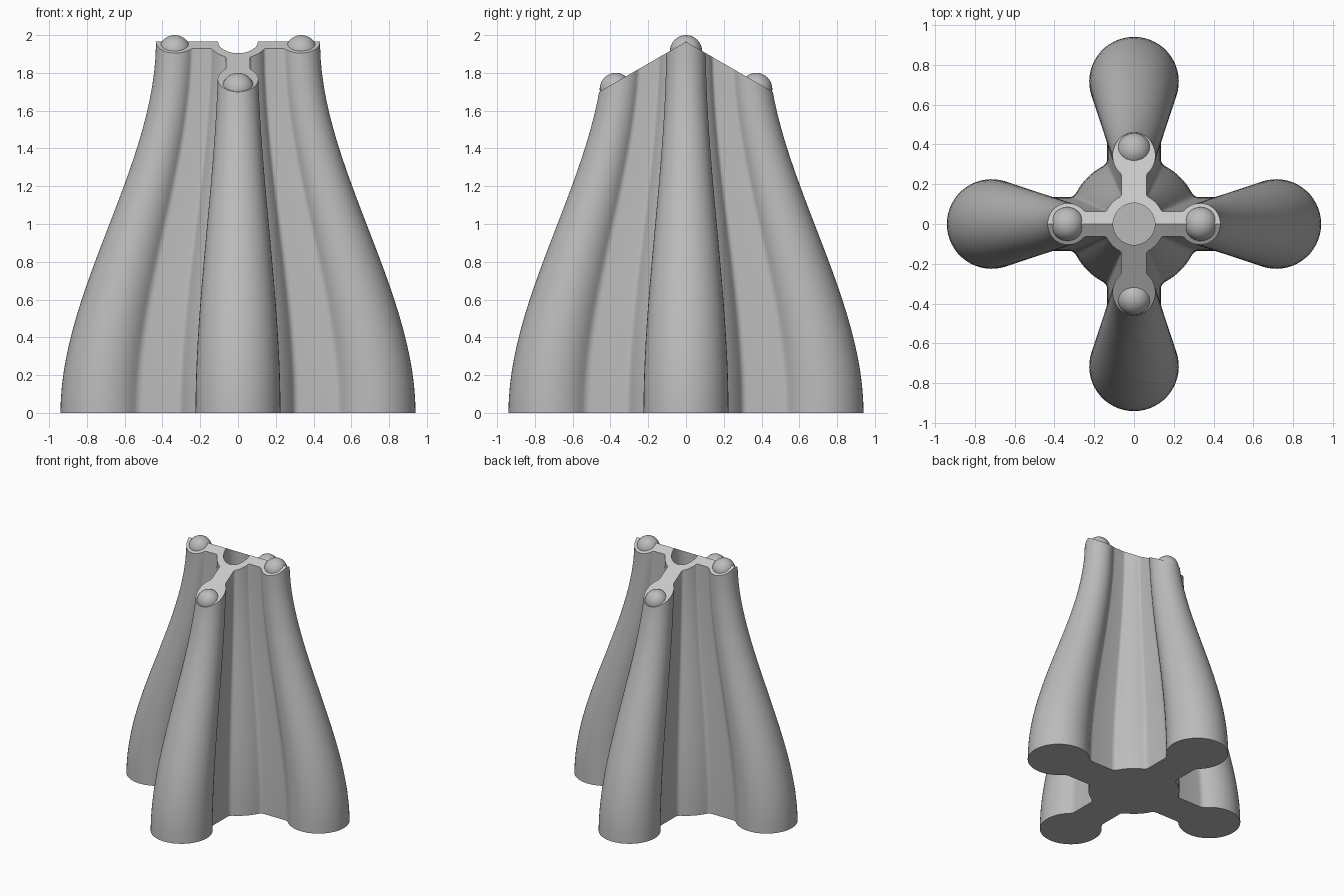
import bpy, bmesh, math
from math import cos, sin, pi, atan2, sqrt
from mathutils import Vector

cube = bpy.data.objects.get("Cube")
if cube:
    bpy.data.objects.remove(cube, do_unlink=True)


def material(name, value):
    m = bpy.data.materials.new(name)
    m.use_nodes = True
    colour = (value, value, value, 1)
    m.diffuse_color = colour
    bsdf = next(n for n in m.node_tree.nodes if n.type == 'BSDF_PRINCIPLED')
    bsdf.inputs["Base Color"].default_value = colour
    return m


body_grey = material("body grey", 0.5)
top_grey = material("light top grey", 0.58)

RIDGE = 1.965            # height of the roof ridge
SLOPE = math.tan(pi / 6)  # roof pitch
TOP_SCALE = 0.462        # cross-section size at the top
LOBE_X, LOBE_R, HUB_R, WEB = 0.715, 0.225, 0.33, 0.135


def activate(ob):
    bpy.ops.object.select_all(action='DESELECT')
    ob.select_set(True)
    bpy.context.view_layer.objects.active = ob


def smooth(ob):
    activate(ob)
    bpy.ops.object.shade_smooth_by_angle(angle=math.radians(30))


def arc(cx, cy, r, a, b, n):
    return [Vector((cx + r * cos(a + (b - a) * i / n),
                    cy + r * sin(a + (b - a) * i / n))) for i in range(n + 1)]


def cross_section():
    """Four round lobes joined to a hub by webs with filleted corners."""
    f1, f2 = 0.06, 0.04
    y1, y2 = WEB + f1, WEB + f2
    x1 = LOBE_X - sqrt((LOBE_R + f1) ** 2 - y1 ** 2)
    x2 = sqrt((HUB_R + f2) ** 2 - y2 ** 2)
    a1, a2 = atan2(y1, x1 - LOBE_X), atan2(y2, x2)
    half = arc(LOBE_X, 0, LOBE_R, 0, a1, 20)
    half += arc(x1, y1, f1, a1 - pi, -pi / 2, 5)[1:]
    half += arc(x2, y2, f2, -pi / 2, a2 - pi, 5)
    half += arc(0, 0, HUB_R, a2, pi / 4, 4)[1:]
    # Mirror about the diagonal, then repeat in quarter turns
    quarter = half + [Vector((p.y, p.x)) for p in reversed(half[1:-1])]
    points = []
    for k in range(4):
        c, s = cos(k * pi / 2), sin(k * pi / 2)
        points += [Vector((p.x * c - p.y * s, p.x * s + p.y * c)) for p in quarter]
    return points


# Body: the cross-section lofted upward along an S-shaped taper
section = cross_section()
bm = bmesh.new()
rings = []
for i in range(29):
    z = 2.1 * i / 28
    t = min(z / RIDGE, 1)
    scale = 1 + (TOP_SCALE - 1) * t * t * (3 - 2 * t)
    rings.append([bm.verts.new((p.x * scale, p.y * scale, z)) for p in section])
n = len(section)
for low, high in zip(rings, rings[1:]):
    for j in range(n):
        bm.faces.new((low[j], low[(j + 1) % n], high[(j + 1) % n], high[j]))
bm.faces.new(list(reversed(rings[0])))
bm.faces.new(rings[-1])

# Pitched roof: slice along two planes and cap each cut
for side in (-1, 1):
    normal = Vector((0, side * SLOPE, 1)).normalized()
    cut = bmesh.ops.bisect_plane(
        bm, geom=bm.verts[:] + bm.edges[:] + bm.faces[:], dist=1e-6,
        plane_co=(0, 0, RIDGE), plane_no=normal, clear_outer=True)
    edges = [e for e in cut["geom_cut"] if isinstance(e, bmesh.types.BMEdge)]
    bmesh.ops.holes_fill(bm, edges=edges, sides=0)
bmesh.ops.recalc_face_normals(bm, faces=bm.faces[:])
bm.normal_update()
for f in bm.faces:
    f.material_index = int(f.normal.z > 0.8)
mesh = bpy.data.meshes.new("lobed_body")
bm.to_mesh(mesh)
bm.free()
mesh.materials.append(body_grey)
mesh.materials.append(top_grey)
body = bpy.data.objects.new("lobed_body", mesh)
bpy.context.collection.objects.link(body)

# Round socket bored down through the centre of the hub
bpy.ops.mesh.primitive_cylinder_add(vertices=48, radius=0.105, depth=1.2,
                                    location=(0, 0, 1.6))
cutter = bpy.context.object
cutter.name = "socket_cutter"
cutter.hide_render = True
cutter.data.materials.append(body_grey)
bore = body.modifiers.new("socket", 'BOOLEAN')
bore.operation = 'DIFFERENCE'
bore.solver = 'EXACT'
bore.object = cutter
activate(body)
bpy.ops.object.modifier_apply(modifier=bore.name)
bpy.data.objects.remove(cutter, do_unlink=True)
smooth(body)

# Ball studs seated in the top of each lobe
BALL_R = 0.085
for name, x, y, crown in (("left", 0.335, 0, 2.0), ("right", -0.335, 0, 2.0),
                          ("front", 0, -0.372, 1.8), ("back", 0, 0.372, 1.8)):
    bpy.ops.mesh.primitive_uv_sphere_add(segments=32, ring_count=20, radius=BALL_R,
                                         location=(x, y, crown - BALL_R))
    ball = bpy.context.object
    ball.name = name + "_ball_stud"
    ball.data.materials.append(body_grey)
    smooth(ball)
